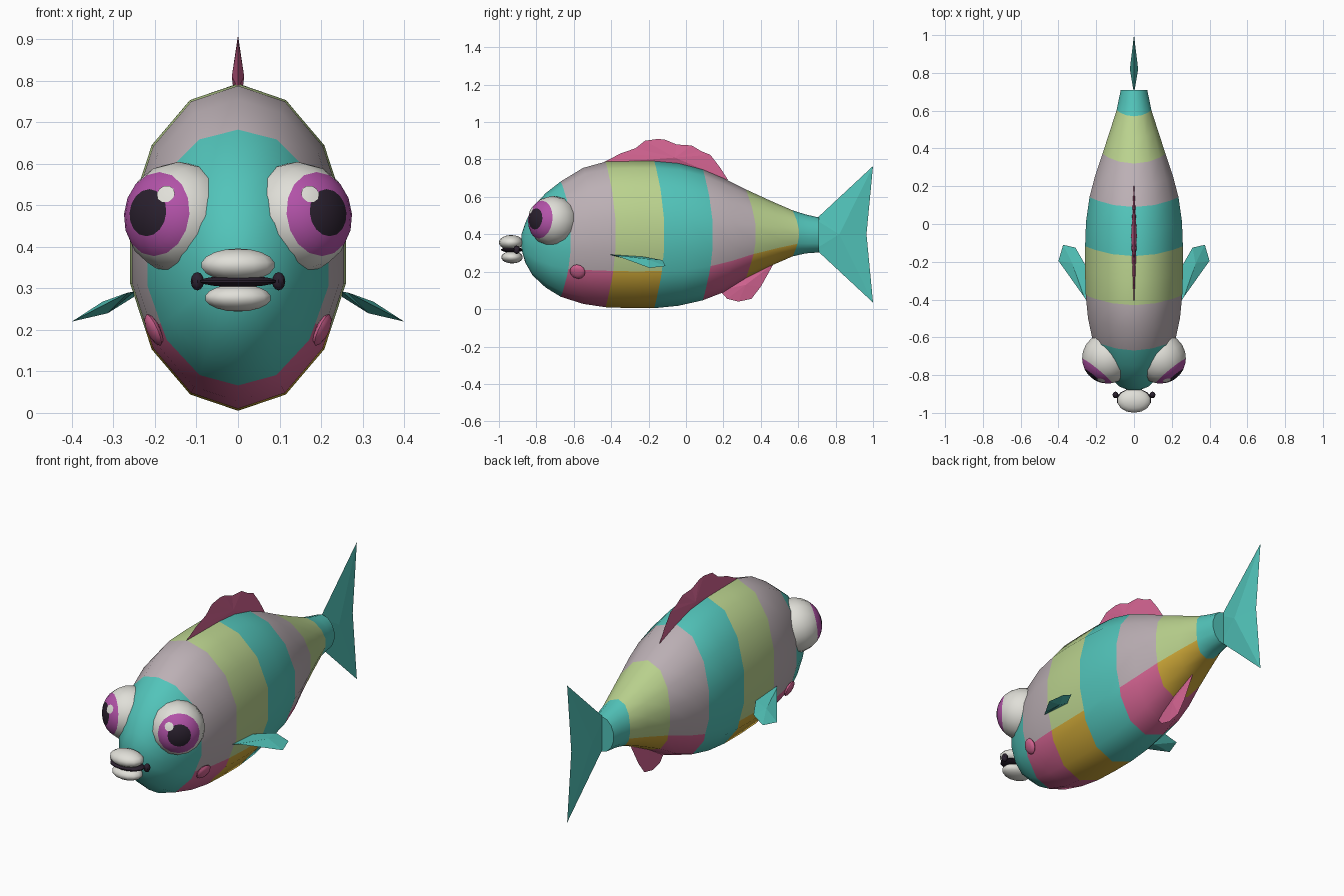
import bpy, bmesh, math
from mathutils import Vector, Matrix

if "Cube" in bpy.data.objects:
    bpy.data.objects.remove(bpy.data.objects["Cube"])


def lin(c):
    c /= 255
    return c / 12.92 if c <= 0.04045 else ((c + 0.055) / 1.055) ** 2.4


def mat(name, r, g, b):
    m = bpy.data.materials.new(name)
    m.diffuse_color = (lin(r), lin(g), lin(b), 1)
    m.use_nodes = True
    m.node_tree.nodes["Principled BSDF"].inputs["Base Color"].default_value = m.diffuse_color
    return m


TURQ = mat("turquoise", 82, 196, 186)
GREY = mat("pinkish_grey", 188, 176, 181)
GREEN = mat("light_green", 186, 210, 142)
PINK = mat("pink", 212, 100, 146)
GOLD = mat("gold", 206, 168, 56)
WHITE = mat("off_white", 224, 223, 216)
PURPLE = mat("purple", 178, 82, 168)
BLACK = mat("dark_black", 42, 32, 46)


def finish(name, bm, mats, smooth=True):
    bmesh.ops.recalc_face_normals(bm, faces=bm.faces)
    me = bpy.data.meshes.new(name)
    bm.to_mesh(me)
    bm.free()
    for m in mats:
        me.materials.append(m)
    if smooth:
        me.shade_smooth()
        me.set_sharp_from_angle(angle=math.radians(40))
    ob = bpy.data.objects.new(name, me)
    bpy.context.collection.objects.link(ob)
    return ob


def lookup(table, y):
    """Linear interpolation of profile rows (y, top, bottom, half width)."""
    for a, b in zip(table, table[1:]):
        if y <= b[0]:
            t = max(0, (y - a[0]) / (b[0] - a[0]))
            return [p + (q - p) * t for p, q in zip(a[1:], b[1:])]
    return table[-1][1:]


def ellipsoid(name, centre, size, m, rot=None, seg=14, rings=9):
    bm = bmesh.new()
    M = Matrix.Translation(centre) @ (rot or Matrix()) @ Matrix.Diagonal((*size, 1))
    bmesh.ops.create_uvsphere(bm, u_segments=seg, v_segments=rings, radius=1, matrix=M)
    return finish(name, bm, [m])


def lens_fin(name, outline, centre, half, m):
    """Fin with a sharp rim that swells to a thick middle."""
    bm = bmesh.new()
    rim = [bm.verts.new(p) for p in outline]
    for s in (1, -1):
        c = bm.verts.new(Vector(centre) + s * Vector(half))
        for a, b in zip(rim, rim[1:] + rim[:1]):
            bm.faces.new((a, b, c))
    return finish(name, bm, [m], False)


def ball(name, centre, axis, r, angles, mats, seg=16):
    """Ball (or cap) around an axis; mats holds one material per band."""
    q = Vector(axis).to_track_quat('Z', 'Y')
    bm = bmesh.new()
    pole = bm.verts.new(Vector(centre) + q @ Vector((0, 0, r)))
    prev = None
    slots = list(dict.fromkeys(mats))
    for deg, m in zip(angles, mats):
        a = math.radians(deg)
        ring = [bm.verts.new(Vector(centre) + q @ Vector((
            r * math.sin(a) * math.cos(k * math.tau / seg),
            r * math.sin(a) * math.sin(k * math.tau / seg), r * math.cos(a))))
            for k in range(seg)]
        for k in range(seg):
            j = (k + 1) % seg
            f = bm.faces.new((prev[k], prev[j], ring[j], ring[k]) if prev
                             else (pole, ring[k], ring[j]))
            f.material_index = slots.index(m)
        prev = ring
    bm.faces.new(prev).material_index = slots.index(mats[-1])
    return finish(name, bm, slots)


# Body: 14-sided loft, with stripes whose edges bow backwards on the flanks
PROFILE = [(-.88, .40, .32, .03), (-.86, .46, .25, .08), (-.82, .545, .18, .13),
           (-.75, .62, .115, .178), (-.66, .69, .06, .213), (-.55, .755, .028, .242),
           (-.43, .788, .01, .26), (-.2, .796, .002, .268), (0, .778, .022, .262),
           (.1, .745, .05, .25), (.2, .70, .09, .23), (.33, .635, .17, .185),
           (.45, .58, .23, .145), (.6, .515, .295, .095), (.71, .49, .303, .072)]
section = [(math.sin(k * math.tau / 14), math.cos(k * math.tau / 14)) for k in range(14)]
# extra point on each lower flank marks the edge of the belly colour
for i, a, b in ((10, 9, 10), (5, 4, 5)):
    t = (-.5 - section[a][1]) / (section[b][1] - section[a][1])
    section.insert(i, (section[a][0] + t * (section[b][0] - section[a][0]), -.5))
N = len(section)
stations = [-.88, -.86, -.82, -.75, -.67, -.55, -.43, -.30, -.17, -.04, .09,
            .2, .32, .45, .57, .64, .71]
stripes = [(-.67, TURQ, TURQ), (-.43, GREY, PINK), (-.17, GREEN, GOLD),
           (.09, TURQ, TURQ), (.32, GREY, PINK), (.57, GREEN, GOLD), (9, TURQ, TURQ)]
body_mats = [TURQ, GREY, PINK, GREEN, GOLD]
bm = bmesh.new()
rings = []
for y0 in stations:
    bend = max(0, min(.055, .35 * (y0 + .86), .25 * (.71 - y0)))
    ring = []
    for sx, sz in section:
        y = y0 + bend * (1 - sz * sz)
        top, bot, w = lookup(PROFILE, y)
        ring.append(bm.verts.new((w * sx, y, (top + bot) / 2 + sz * (top - bot) / 2)))
    rings.append(ring)
for i in range(len(rings) - 1):
    mid = (stations[i] + stations[i + 1]) / 2
    side, belly = next((s[1], s[2]) for s in stripes if mid < s[0])
    for k in range(N):
        j = (k + 1) % N
        f = bm.faces.new((rings[i][k], rings[i][j], rings[i + 1][j], rings[i + 1][k]))
        low = (section[k][1] + section[j][1]) / 2 < -.5
        f.material_index = body_mats.index(belly if low else side)
bm.faces.new(rings[0])
bm.faces.new(rings[-1])
finish("body", bm, body_mats)

# Fins on the centre line
dorsal = [(-.45, .78), (-.35, .832), (-.27, .86), (-.22, .90), (-.15, .91), (-.11, .905),
          (-.05, .88), (.03, .875), (.08, .845), (.13, .825), (.18, .76), (.225, .69),
          (0, .75), (-.25, .77)]
lens_fin("dorsal_fin", [(0, y, z) for y, z in dorsal], (0, -.06, .81), (.015, 0, 0), PINK)
anal = [(.18, .10), (.22, .055), (.28, .04), (.35, .055), (.40, .12), (.47, .245), (.33, .20)]
lens_fin("anal_fin", [(0, y, z) for y, z in anal], (0, .32, .13), (.012, 0, 0), PINK)
tail = [(.69, .48), (.71, .495), (1, .765), (.965, .40), (1, .035), (.71, .305), (.69, .32)]
lens_fin("tail_fin", [(0, y, z) for y, z in tail], (0, .82, .40), (.022, 0, 0), TURQ)

# Lips and dark mouth
ellipsoid("upper_lip", (0, -.935, .356), (.091, .065, .04), WHITE)
ellipsoid("lower_lip", (0, -.93, .277), (.082, .058, .033), WHITE)
ellipsoid("mouth", (0, -.93, .317), (.095, .06, .014), BLACK)

# Paired parts
for s, tag in ((1, "left"), (-1, "right")):
    eye = (s * .14, -.71, .47)
    ball("eye_" + tag, eye, (s * .63, -.77, .1), .135,
         [12, 25, 37, 49, 65, 82, 100, 120, 140, 160],
         [BLACK] * 2 + [PURPLE] * 2 + [WHITE] * 6)
    ball("eye_glint_" + tag, eye, (s * .25, -.87, .42), .1375, [5, 9.5], [WHITE] * 2, 10)
    ellipsoid("mouth_corner_" + tag, (s * .098, -.905, .317), (.016, .018, .022), BLACK,
              seg=8, rings=6)
    n = Vector((s * .86, -.2, -.4))
    ellipsoid("cheek_" + tag, (s * .203, -.58, .2), (.042, .042, .014), PINK,
              n.to_track_quat('Z', 'Y').to_matrix().to_4x4(), 12, 6)
    pectoral = [(.25, -.41, .292), (.265, -.385, .29), (.40, -.195, .22), (.375, -.11, .23),
                (.31, -.125, .262), (.25, -.23, .28)]
    lens_fin("pectoral_fin_" + tag, [(s * x, y, z) for x, y, z in pectoral],
             (s * .32, -.21, .254), (s * .006, 0, .014), TURQ)
